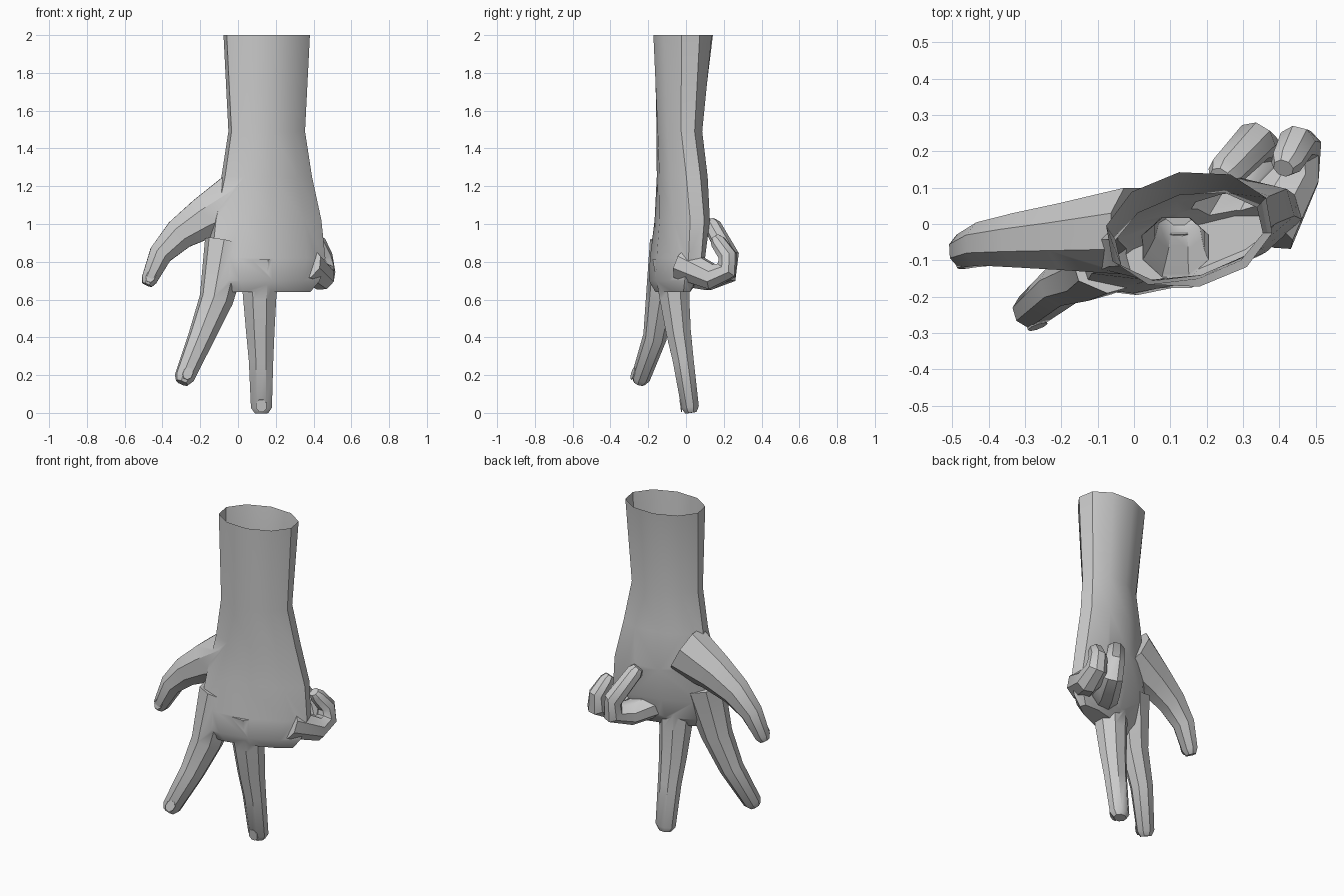
import bpy, bmesh, math
from mathutils import Vector, Matrix

old = bpy.data.objects.get("Cube")
if old:
    bpy.data.objects.remove(old, do_unlink=True)

grey = bpy.data.materials.new("plain grey")
grey.use_nodes = True
COLOUR = (0.6, 0.6, 0.6, 1)
grey.diffuse_color = COLOUR
grey.node_tree.nodes["Principled BSDF"].inputs["Base Color"].default_value = COLOUR


def ring(centre, across, along, sides):
    """Rounded cross-section around a centre, spanned by two half axes."""
    points = []
    for i in range(sides):
        angle = math.tau * (i + 0.5) / sides
        points.append(centre + across * math.cos(angle) + along * math.sin(angle))
    return points


def loft(name, rings):
    """Closed skin through a list of equal rings."""
    bm = bmesh.new()
    rows = [[bm.verts.new(point) for point in points] for points in rings]
    for low, high in zip(rows, rows[1:]):
        for i in range(len(low)):
            bm.faces.new((low[i - 1], low[i], high[i], high[i - 1]))
    bm.faces.new(rows[0])
    bm.faces.new(rows[-1])
    bmesh.ops.recalc_face_normals(bm, faces=bm.faces)
    mesh = bpy.data.meshes.new(name)
    bm.to_mesh(mesh)
    bm.free()
    mesh.materials.append(grey)
    obj = bpy.data.objects.new(name, mesh)
    bpy.context.collection.objects.link(obj)
    return obj


def digit(name, side, root_size, tip_size, joints, nail=False):
    """Tapering tube through the joints, rounded off at the fingertip."""
    joints = [Vector(joint) for joint in joints]
    last = len(joints) - 1
    root_size, tip_size = Vector(root_size), Vector(tip_size)
    rings = []
    for i, joint in enumerate(joints):
        heading = (joints[min(i + 1, last)] - joints[max(i - 1, 0)]).normalized()
        across = Vector(side)
        across = (across - heading * across.dot(heading)).normalized()
        along = heading.cross(across)
        # thick at the root, thinning quickly towards the first joint
        width, depth = root_size.lerp(tip_size, (i / last) ** 0.7)
        rings.append(ring(joint, across * width, along * depth, 8))
    tip = joint + heading * 0.03
    rings.append(ring(tip, across * width * 0.65, along * depth * 0.65, 8))
    if nail:
        # thin plate lying on the outer side of the last joint
        outward = min(along, -along, across, -across, key=lambda axis: axis.y)
        bed = joint + outward * depth * 0.9 - heading * 0.015
        sideways = outward.cross(heading) * width * 0.5
        nails.append(loft(name + "_nail", [
            ring(bed + outward * lift, sideways, heading * 0.035, 8)
            for lift in (0, 0.006)]))
    return loft(name, rings)


# forearm, wrist and palm: centre y, height, half width, half depth
body = []
for y, z, width, depth in (
        (-.015, 2, .235, .16), (-.035, 1.49, .21, .118), (-.02, 1.25, .25, .125),
        (-.02, 1.02, .305, .125), (-.045, .82, .33, .115),
        (-.065, .7, .3, .1), (-.07, .64, .25, .06)):
    # the palm is twisted a little more than the forearm
    turn = Matrix.Rotation(math.radians(22 - 6 * z), 3, 'Z')
    body.append(ring(Vector((.152, y, z)), turn @ Vector((width, 0, 0)),
                     turn @ Vector((0, depth, 0)), 10))
hand = loft("hand", body)

nails = []
thumb = digit("thumb", (0, 1, 0), (.13, .165), (.05, .045), (
    (.01, -.02, 1.13), (-.18, -.035, 1.03), (-.31, -.045, .945),
    (-.41, -.055, .84), (-.47, -.075, .705)), nail=True)
index = digit("index_finger", (1, .3, 0), (.125, .1), (.054, .05), (
    (-.055, -.09, .9), (-.115, -.135, .6), (-.195, -.165, .4),
    (-.285, -.24, .185)), nail=True)
middle = digit("middle_finger", (1, 0, 0), (.115, .105), (.06, .05), (
    (.115, -.08, .82), (.115, -.06, .6), (.118, -.04, .43),
    (.122, -.015, .28), (.124, .022, .03)), nail=True)

# curled fingers
ring_finger = digit("ring_finger", (1, -.5, 0), (.1, .085), (.05, .046), (
    (.2, -.06, .76), (.3, .12, .715), (.348, .215, .74),
    (.335, .228, .83), (.25, .14, .99)))
little = digit("little_finger", (1, -.2, 0), (.09, .09), (.045, .042), (
    (.36, -.02, .79), (.445, .14, .72), (.455, .215, .755),
    (.448, .222, .83), (.42, .17, .905)))

# weld the digits into the palm as one skin
digits = (thumb, index, middle, ring_finger, little)
for part in digits:
    weld = hand.modifiers.new("weld " + part.name, 'BOOLEAN')
    weld.operation = 'UNION'
    weld.solver = 'EXACT'
    weld.object = part
bpy.context.view_layer.update()
skin = bpy.data.meshes.new_from_object(
    hand.evaluated_get(bpy.context.evaluated_depsgraph_get()))
hand.modifiers.clear()
hand.data = skin
for part in digits:
    bpy.data.objects.remove(part, do_unlink=True)

# open the top of the forearm
bm = bmesh.new()
bm.from_mesh(skin)
lid = [face for face in bm.faces if face.calc_center_median().z > 1.99]
bmesh.ops.delete(bm, geom=lid, context='FACES')
bm.to_mesh(skin)
bm.free()

for obj in [hand] + nails:
    bpy.ops.object.select_all(action='DESELECT')
    obj.select_set(True)
    bpy.context.view_layer.objects.active = obj
    bpy.ops.object.shade_smooth_by_angle(angle=math.radians(36))
